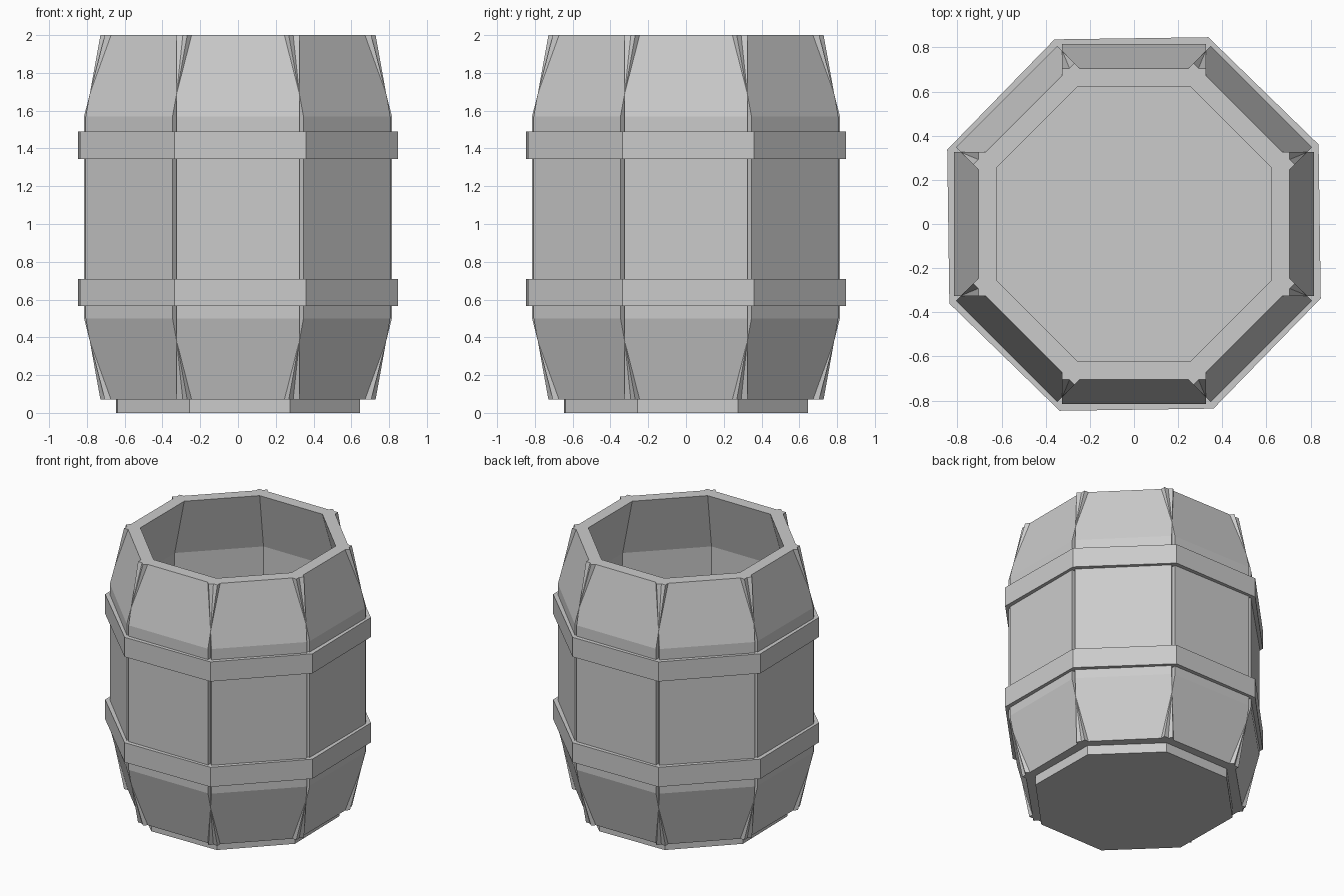
import bpy
import bmesh
from math import cos, pi, radians
from mathutils import Matrix

cube = bpy.data.objects.get("Cube")
if cube:
    bpy.data.objects.remove(cube, do_unlink=True)

grey = bpy.data.materials.new("plain_grey")
grey.use_nodes = True
COLOUR = (0.6, 0.6, 0.6, 1)
grey.diffuse_color = COLOUR
grey.node_tree.nodes["Principled BSDF"].inputs["Base Color"].default_value = COLOUR

SIDES = 8
STEP = 2 * pi / SIDES
TWIST = radians(0.8)  # hoops and base sit slightly turned against the staves


def finish(bm, name):
    bmesh.ops.recalc_face_normals(bm, faces=bm.faces)
    mesh = bpy.data.meshes.new(name)
    bm.to_mesh(mesh)
    bm.free()
    mesh.materials.append(grey)
    obj = bpy.data.objects.new(name, mesh)
    bpy.context.collection.objects.link(obj)
    return obj


def stave(name, angle):
    """Bent plank of constant width, closer to the axis at both ends."""
    half, thick = 0.325, 0.085
    bm = bmesh.new()
    rings = []
    for r, z in ((0.705, 0.07), (0.815, 0.5), (0.815, 1.57), (0.705, 2.0)):
        corners = ((-half, -r), (half, -r), (half, thick - r), (-half, thick - r))
        rings.append([bm.verts.new((x, y, z)) for x, y in corners])
    for low, high in zip(rings, rings[1:]):
        for i in range(4):
            j = (i + 1) % 4
            bm.faces.new((low[i], low[j], high[j], high[i]))
    bm.faces.new(rings[0])
    bm.faces.new(rings[-1])
    bm.transform(Matrix.Rotation(angle, 4, "Z"))
    return finish(bm, name)


def octagon(name, apothem, z0, z1, hole=None):
    """Eight-sided disc, or a ring when a hole apothem is given."""
    bm = bmesh.new()

    def loop(a, z):
        r = a / cos(STEP / 2)
        return [bm.verts.new(Matrix.Rotation((i + 0.5) * STEP + TWIST, 3, "Z") @ v)
                for i in range(SIDES) for v in [Matrix.Translation((r, 0, z)).translation]]

    loops = [loop(apothem, z0), loop(apothem, z1)]
    if hole:
        loops += [loop(hole, z1), loop(hole, z0)]
        pairs = list(zip(loops, loops[1:] + loops[:1]))
    else:
        pairs = [loops]
        for cap in loops:
            bm.faces.new(cap)
    for a, b in pairs:
        for i in range(SIDES):
            j = (i + 1) % SIDES
            bm.faces.new((a[i], a[j], b[j], b[i]))
    return finish(bm, name)


# Staves around the barrel
for n in range(SIDES):
    stave(f"stave_{n + 1}", n * STEP)

# Hoops and base
octagon("lower_hoop", 0.841, 0.565, 0.71, hole=0.77)
octagon("upper_hoop", 0.841, 1.345, 1.49, hole=0.77)
octagon("base", 0.643, 0.0, 0.14)
